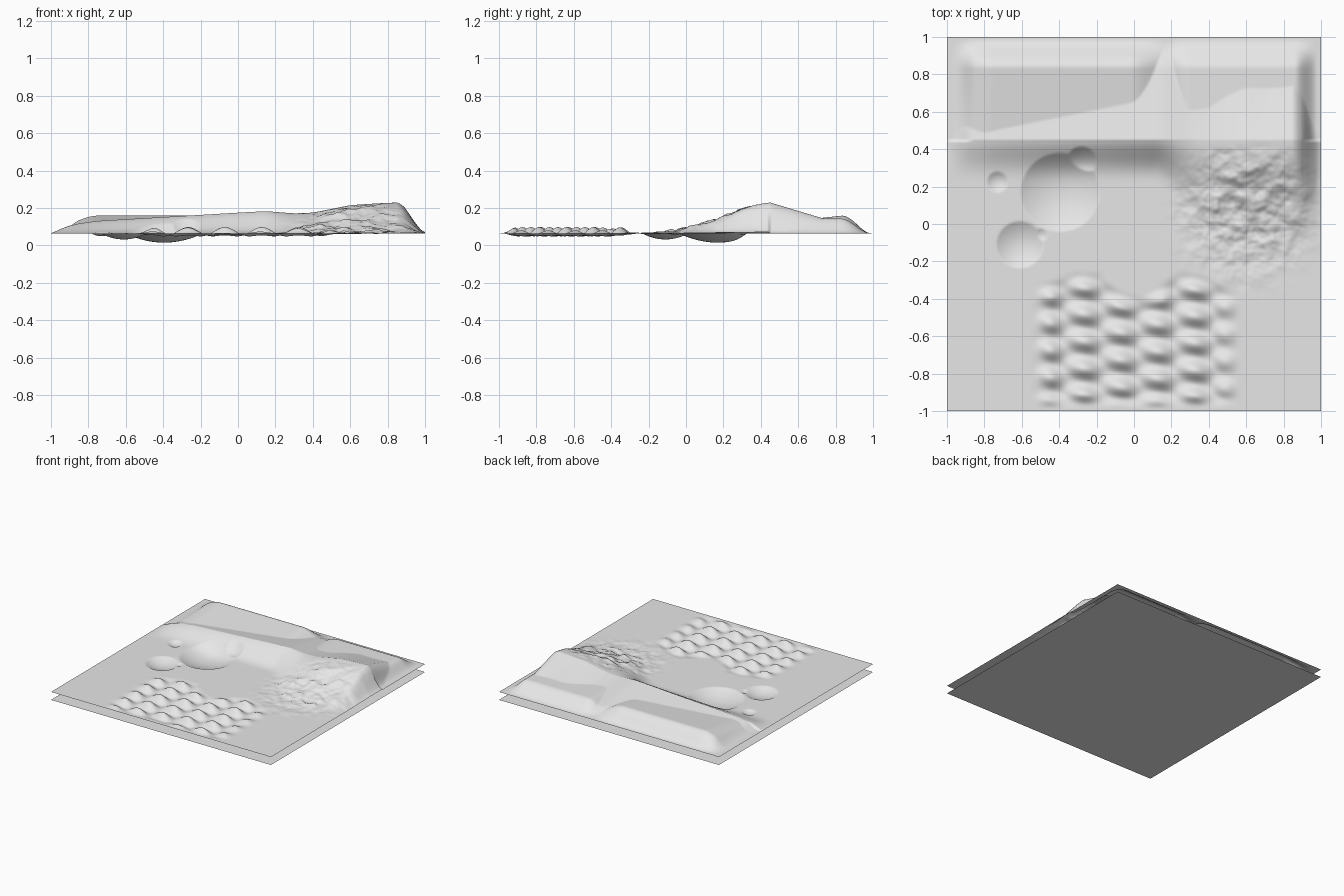
import bpy, bmesh, math
from mathutils import Vector, noise

cube = bpy.data.objects.get("Cube")
if cube:
    bpy.data.objects.remove(cube)

GROUND = 0.065
BACK = 0.87


def smooth(a, b, t):
    t = min(max((t - a) / (b - a), 0), 1)
    return t * t * (3 - 2 * t)


def profile(points, t):
    """Smoothly eased interpolation through (position, height) points."""
    for (a, ha), (b, hb) in zip(points, points[1:]):
        if t <= b:
            return ha + (hb - ha) * (t - a) / (b - a)
    return points[-1][1]


# crest line of the long ridge, seen from the front
CREST = [(-1, 0), (-.9, .045), (-.75, .066), (-.2, .098), (0, .11), (.15, .118),
         (.3, .106), (.4, .11), (.6, .15), (.75, .16), (.87, .165), (.92, .1),
         (.96, .035), (1, 0)]
# craters: x, y, radius, depth
CRATERS = [(-.395, .17, .21, .05), (-.61, -.11, .125, .033), (-.28, .335, .08, .025),
           (-.73, .225, .055, .016), (-.5, -.06, .035, .01)]


def crest(x):
    return sum(profile(CREST, x + d) for d in (-.02, 0, .02)) / 3


def ridge(x, y):
    right = smooth(.1, .5, x)
    top = crest(x)
    if y < .45:
        foot = .2 - .5 * right
        return top * smooth(foot, .47, y) ** 1.7
    # back of the ridge, meeting a tilted shelf on the left
    slope = .18 + .12 * smooth(.3, .8, x)
    far = top - slope * (y - .45)
    shelf = (.098 - .11 * (BACK - y)) * smooth(-1.05, -.75, x) * (1 - smooth(-.02, .25, x))
    floor = .078 * smooth(.1, .3, x) * (1 - smooth(.86, .98, x))
    side = smooth(-1, -.85, x) * (1 - smooth(.9, 1, x))
    return max(far * side, shelf * side, floor) * (1 - smooth(.83, .99, y))


def scales(x, y):
    """Slanted lattice of rounded bumps with a notch at the back."""
    mask = smooth(-.56, -.42, x) * (1 - smooth(.42, .58, x))
    mask *= smooth(-.99, -.9, y) * (1 - smooth(-.36, -.24, y + .3 * max(abs(x) - .3, 0)))
    mask *= smooth(.13, .24, math.hypot(x - .02, y + .24))
    u = (x + .07) / .197
    v = (y + .585 - .045 * u) / .145
    wave = sum(math.cos(math.tau * k) for k in (u, v, u + v))
    return .011 * mask * wave


def rubble(x, y):
    mask = 1 - smooth(.1, .5, math.hypot(x - .6, (y - .08) * .95))
    mask *= 1 - smooth(.36, .46, y)
    if mask == 0:
        return 0
    p = Vector((x + .5 * y, y - .4 * x, 0))
    return mask * (.02 * noise.noise(p * 8) + .012 * noise.noise(p * 17) + .005 * noise.noise(p * 36))


def crater(x, y):
    dip = 0
    for cx, cy, r, depth in CRATERS:
        d = math.hypot(x - cx, y - cy) / r
        if d < 1:
            dip = max(dip, depth * (1 - d * d))
    return dip


def height(x, y):
    return GROUND + ridge(x, y) + scales(x, y) + rubble(x, y) - crater(x, y)


# one plain grey for everything
grey = bpy.data.materials.new("light_grey")
grey.use_nodes = True
colour = (.8, .8, .8, 1)
grey.diffuse_color = colour
grey.node_tree.nodes["Principled BSDF"].inputs["Base Color"].default_value = colour


def sheet(name, cells, shape):
    """Square sheet two units wide, raised by a height function."""
    bm = bmesh.new()
    bmesh.ops.create_grid(bm, x_segments=cells, y_segments=cells, size=1)
    for v in bm.verts:
        v.co.z = shape(v.co.x, v.co.y)
    for f in bm.faces:
        f.smooth = True
    mesh = bpy.data.meshes.new(name)
    bm.to_mesh(mesh)
    bm.free()
    mesh.materials.append(grey)
    obj = bpy.data.objects.new(name, mesh)
    bpy.context.collection.objects.link(obj)
    return obj


# sculpted landscape above a flat sheet
sheet("terrain", 240, height)
sheet("base_plane", 1, lambda x, y: 0)
